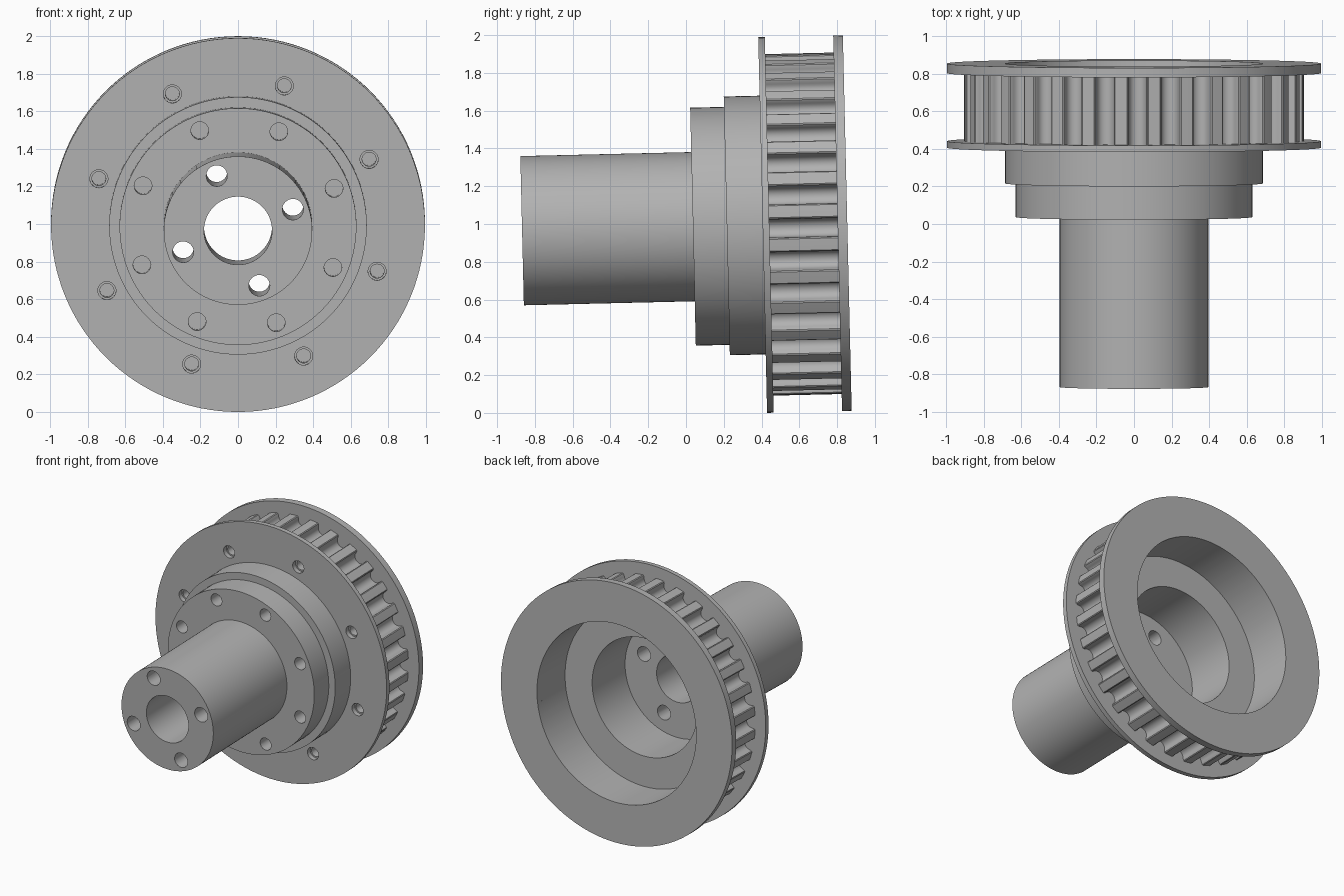
import bpy, bmesh
from math import sin, cos, pi, radians
from mathutils import Matrix, Vector

cube = bpy.data.objects.get("Cube")
if cube:
    bpy.data.objects.remove(cube, do_unlink=True)

SEGMENTS = 128
TEETH = 32
RIM, TIP, BORE = 0.9945, 0.905, 0.685
# The whole part leans back slightly
PLACE = Matrix.Translation((0, 0.003, 0.985)) @ Matrix.Rotation(radians(1.35), 4, 'X')

steel = bpy.data.materials.new("grey_metal")
steel.use_nodes = True
steel.diffuse_color = (0.45, 0.45, 0.45, 1)
steel.node_tree.nodes["Principled BSDF"].inputs["Base Color"].default_value = (0.45, 0.45, 0.45, 1)


def polar(r, a, u):
    """Point at radius r, angle a from the top towards +x, depth u."""
    return Vector((r * sin(a), u, r * cos(a)))


def add_object(name, bm):
    bmesh.ops.recalc_face_normals(bm, faces=bm.faces)
    mesh = bpy.data.meshes.new(name)
    bm.to_mesh(mesh)
    bm.free()
    obj = bpy.data.objects.new(name, mesh)
    bpy.context.collection.objects.link(obj)
    mesh.materials.append(steel)
    return obj


def spin(name, profile, outline=None):
    """Spin a closed (radius, depth) profile; radius None follows the outline."""
    outline = outline or [(0, 2 * pi * i / SEGMENTS) for i in range(SEGMENTS)]
    bm = bmesh.new()
    rows = [[bm.verts.new(polar(edge if r is None else r, a, u)) for r, u in profile]
            for edge, a in outline]
    for i, row in enumerate(rows):
        prev = rows[i - 1]
        for j in range(len(profile)):
            bm.faces.new((prev[j - 1], prev[j], row[j], row[j - 1]))
    return add_object(name, bm)


def drill(obj, count, first, ring, radius, start, end):
    """Cut a circle of round holes parallel to the axis."""
    bm = bmesh.new()
    for i in range(count):
        centre = polar(ring, radians(first) + 2 * pi * i / count, (start + end) / 2)
        bmesh.ops.create_cone(bm, cap_ends=True, segments=32, radius1=radius, radius2=radius,
                              depth=end - start,
                              matrix=Matrix.Translation(centre) @ Matrix.Rotation(pi / 2, 4, 'X'))
    cutter = add_object("drill_cutter", bm)
    cutter.hide_render = True
    mod = obj.modifiers.new("holes", 'BOOLEAN')
    mod.operation, mod.solver, mod.object = 'DIFFERENCE', 'EXACT', cutter
    bpy.context.view_layer.objects.active = obj
    bpy.ops.object.modifier_apply(modifier=mod.name)
    bpy.data.objects.remove(cutter, do_unlink=True)


def toothed_outline():
    """Rounded belt grooves separated by narrow lands."""
    lip = [(0.0575, 0), (0.051, 0.005), (0.048, 0.014)]
    arc = [(0.047 * cos(pi * k / 12), 0.028 + 0.047 * sin(pi * k / 12)) for k in range(13)]
    groove = [(-s, d) for s, d in lip + arc] + [(s, d) for s, d in reversed(lip)]
    points = []
    for t in range(TEETH):
        mid = radians(1.25) + 2 * pi * t / TEETH
        points += [(TIP - d, mid + s / (TIP - d)) for s, d in groove]
        points.append((TIP, mid + pi / TEETH))
    return points


# Hollow hub: shaft, two collars and the stepped recess behind
hub = spin("hub", [(0.181, -0.871), (0.395, -0.871), (0.395, 0.034), (0.63, 0.034),
                   (0.63, 0.213), (BORE, 0.213), (BORE, 0.505), (0.452, 0.505),
                   (0.452, 0.10), (0.181, 0.10)])
drill(hub, 4, -21.2, 0.313, 0.056, -1.0, 0.2)
drill(hub, 8, 23.3, 0.55, 0.047, -0.1, 0.2)

# Toothed belt ring with blind screw holes
belt_ring = spin("belt_ring", [(BORE, 0.438), (None, 0.438), (None, 0.80), (BORE, 0.80)],
                 toothed_outline())
drill(belt_ring, 8, 18.4, 0.78, 0.037, 0.3, 0.6)

# Flanges either side of the teeth
front_flange = spin("front_flange", [(BORE, 0.403), (RIM, 0.403), (RIM, 0.438), (BORE, 0.438)])
drill(front_flange, 8, 18.4, 0.78, 0.048, 0.3, 0.6)
back_flange = spin("back_flange", [(BORE, 0.80), (RIM, 0.80), (RIM, 0.851), (BORE, 0.851)])

# Placement and shading
for obj in (hub, belt_ring, front_flange, back_flange):
    obj.matrix_world = PLACE
    bpy.ops.object.select_all(action='DESELECT')
    obj.select_set(True)
    bpy.context.view_layer.objects.active = obj
    bpy.ops.object.shade_smooth_by_angle(angle=radians(32))
